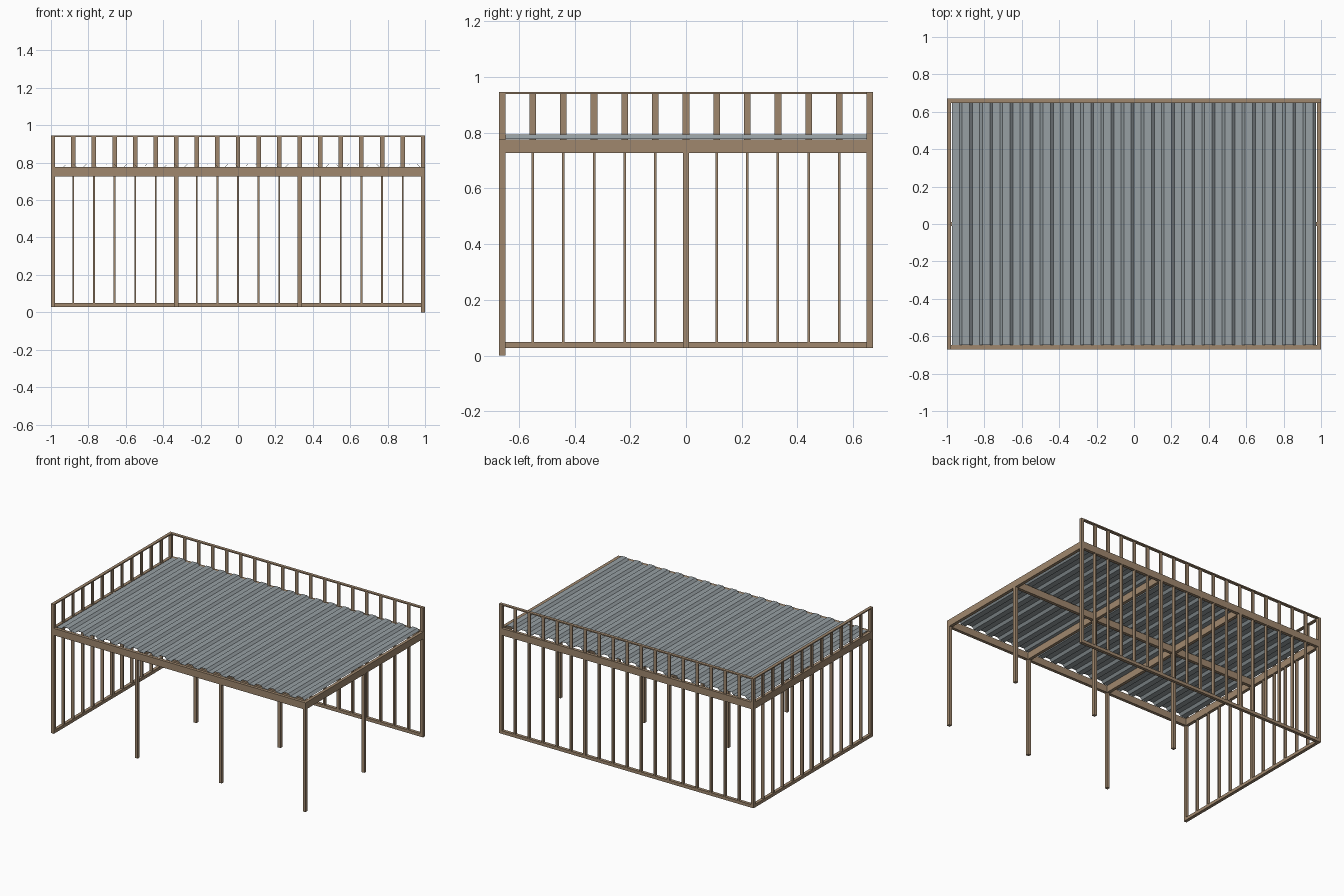
import bpy, bmesh

if "Cube" in bpy.data.objects:
    bpy.data.objects.remove(bpy.data.objects["Cube"])


def material(name, rgb):
    m = bpy.data.materials.new(name)
    m.diffuse_color = (*rgb, 1)
    m.use_nodes = True
    m.node_tree.nodes["Principled BSDF"].inputs["Base Color"].default_value = m.diffuse_color
    return m


WOOD = material("brown_timber", (0.35, 0.245, 0.155))
STEEL = material("grey_sheet_metal", (0.31, 0.35, 0.37))


def finish(name, bm, mat):
    bmesh.ops.recalc_face_normals(bm, faces=bm.faces)
    me = bpy.data.meshes.new(name)
    bm.to_mesh(me)
    bm.free()
    me.materials.append(mat)
    ob = bpy.data.objects.new(name, me)
    bpy.context.collection.objects.link(ob)
    return ob


def box(name, x0, x1, y0, y1, z0, z1):
    bm = bmesh.new()
    bmesh.ops.create_cube(bm, size=1)
    for v in bm.verts:
        v.co = ((x0 + x1) / 2 + v.co.x * (x1 - x0),
                (y0 + y1) / 2 + v.co.y * (y1 - y0),
                (z0 + z1) / 2 + v.co.z * (z1 - z0))
    return finish(name, bm, WOOD)


def stick(name, x, y, sx, sy, z0, z1):
    return box(name, x - sx / 2, x + sx / 2, y - sy / 2, y + sy / 2, z0, z1)


W, H = 0.022, 0.0045          # post width, half board thickness
X, Y = 1.0, 0.67              # outer half sizes
CX, CY = X - W / 2, Y - W / 2  # post centre lines
FOOT, SILL, BEAM, DECK, RAIL, TOP = 0.027, 0.049, 0.727, 0.776, 0.938, 0.946

# posts on a 4 x 3 grid; the front right one is longest
for x in (-CX, -0.33, 0.33, CX):
    for y in (-CY, 0, CY):
        foot = 0 if (x == CX and y == -CY) else FOOT
        railed = (x, y) in ((-CX, -CY), (-CX, CY), (CX, CY))
        stick("post", x, y, W, W, foot, RAIL if railed else BEAM)

# floor beams
for y in (-CY, 0, CY):
    stick("long_beam", 0, y, 2 * X, W, BEAM, DECK)
for x in (-CX, -0.33, 0.33, CX):
    stick("cross_beam", x, 0, W, 2 * Y, BEAM, DECK)

# sill and handrail along the back and left sides
for name, z0, z1 in (("sill", FOOT, SILL), ("handrail", RAIL, TOP)):
    stick("back_" + name, 0, CY, 2 * X, W, z0, z1)
    stick("left_" + name, -CX, 0, W, 2 * Y, z0, z1)

# back wall studs and balusters
for i in range(-8, 9):
    x = i * 0.11
    if abs(i) != 3:
        stick("back_stud", x, CY, 2 * H, W, SILL, BEAM)
    stick("back_baluster", x, CY, 0.024, 2 * H, DECK, RAIL)

# left wall studs and balusters
for i in range(-5, 6):
    y = i * 0.11
    if i != 0:
        stick("left_stud", -CX, y, W, 2 * H, SILL, BEAM)
    stick("left_baluster", -CX, y, 2 * H, 0.024, DECK, RAIL)

# corrugated deck sheet with trapezoid ribs running front to back
ribs, half = 18, 0.972
pitch = 2 * half / ribs
profile = []
for i in range(ribs):
    x = -half + i * pitch
    for f, z in ((0, 0), (0.36, 0), (0.5, 1), (0.86, 1)):
        profile.append((x + f * pitch, DECK + 0.001 + 0.016 * z))
profile.append((half, DECK + 0.001))
bm = bmesh.new()
rows = [[bm.verts.new((x, y, z)) for x, z in profile] for y in (-0.647, 0.647)]
for i in range(len(profile) - 1):
    bm.faces.new((rows[0][i], rows[0][i + 1], rows[1][i + 1], rows[1][i]))
deck = finish("corrugated_deck", bm, STEEL)
solid = deck.modifiers.new("sheet_thickness", 'SOLIDIFY')
solid.thickness = 0.0015
solid.offset = 0
